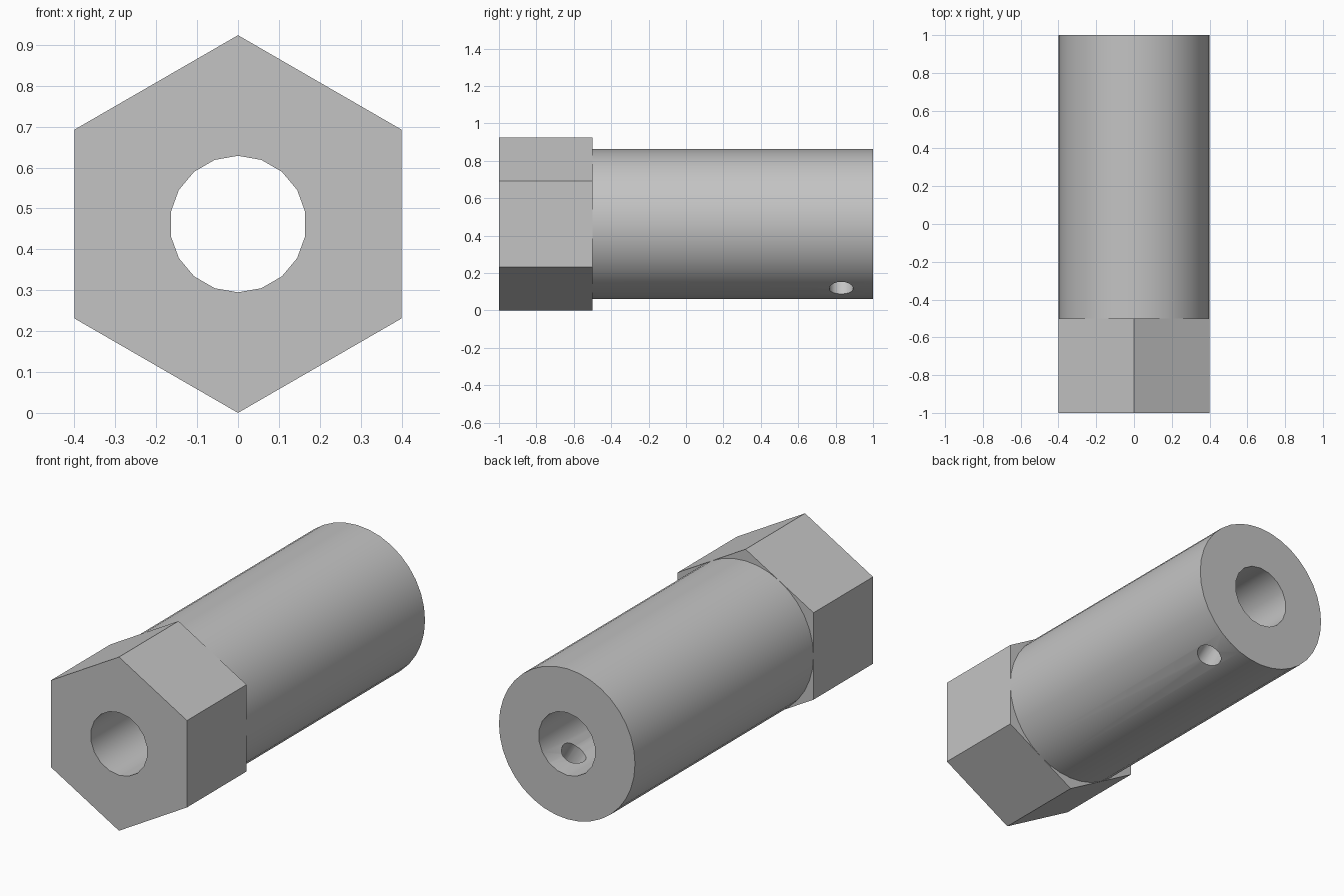
import bpy
import bmesh
import math
from mathutils import Matrix, Vector

cube = bpy.data.objects.get("Cube")
if cube:
    bpy.data.objects.remove(cube, do_unlink=True)

APOTHEM = 0.4
HEX_RADIUS = APOTHEM / math.cos(math.radians(30))
AXIS_Z = HEX_RADIUS          # the hexagon stands on its lowest corner
BORE_RADIUS = 0.167

grey = bpy.data.materials.new("plain grey")
grey.use_nodes = True
colour = (0.55, 0.55, 0.55, 1)
grey.diffuse_color = colour
grey.node_tree.nodes["Principled BSDF"].inputs["Base Color"].default_value = colour


def prism(name, sides, radius, start, end):
    """Regular prism between two points, with a corner facing up."""
    start, end = Vector(start), Vector(end)
    direction = end - start
    turn = direction.to_track_quat('Z', 'Y').to_matrix().to_4x4()
    if abs(direction.y) > 0.1:
        turn = Matrix.Rotation(math.radians(90), 4, 'X')
    bm = bmesh.new()
    bmesh.ops.create_cone(bm, cap_ends=True, segments=sides, radius1=radius,
                          radius2=radius, depth=direction.length,
                          matrix=Matrix.Translation((start + end) / 2) @ turn)
    mesh = bpy.data.meshes.new(name)
    bm.to_mesh(mesh)
    bm.free()
    mesh.materials.append(grey)
    obj = bpy.data.objects.new(name, mesh)
    bpy.context.collection.objects.link(obj)
    return obj


def cut(obj, cutter):
    """Subtract the cutter and keep the resulting mesh."""
    mod = obj.modifiers.new("cut", 'BOOLEAN')
    mod.operation = 'DIFFERENCE'
    mod.solver = 'EXACT'
    mod.object = cutter
    graph = bpy.context.evaluated_depsgraph_get()
    mesh = bpy.data.meshes.new_from_object(obj.evaluated_get(graph))
    obj.modifiers.clear()
    obj.data = mesh


# Hexagonal head and round shank
head = prism("hex_head", 6, HEX_RADIUS, (0, -1, AXIS_Z), (0, -0.5, AXIS_Z))
shank = prism("round_shank", 36, APOTHEM, (0, -0.5, AXIS_Z), (0, 1, AXIS_Z))

# Through bore along the axis
bore = prism("bore_cutter", 18, BORE_RADIUS, (0, -1.2, AXIS_Z), (0, 1.2, AXIS_Z))

# Small radial hole through the lower wall only
angle = math.radians(-60)
outward = Vector((math.cos(angle), 0, math.sin(angle)))
centre = Vector((0, 0.83, AXIS_Z))
pin = prism("pin_hole_cutter", 18, 0.065, centre + outward * 0.05, centre + outward * 0.6)

cut(head, bore)
cut(shank, bore)
cut(shank, pin)
for cutter in (bore, pin):
    bpy.data.objects.remove(cutter, do_unlink=True)

# Smooth the round walls, keep the rims crisp
for obj in (head, shank):
    bpy.ops.object.select_all(action='DESELECT')
    obj.select_set(True)
    bpy.context.view_layer.objects.active = obj
    bpy.ops.object.shade_smooth_by_angle(angle=math.radians(30))
